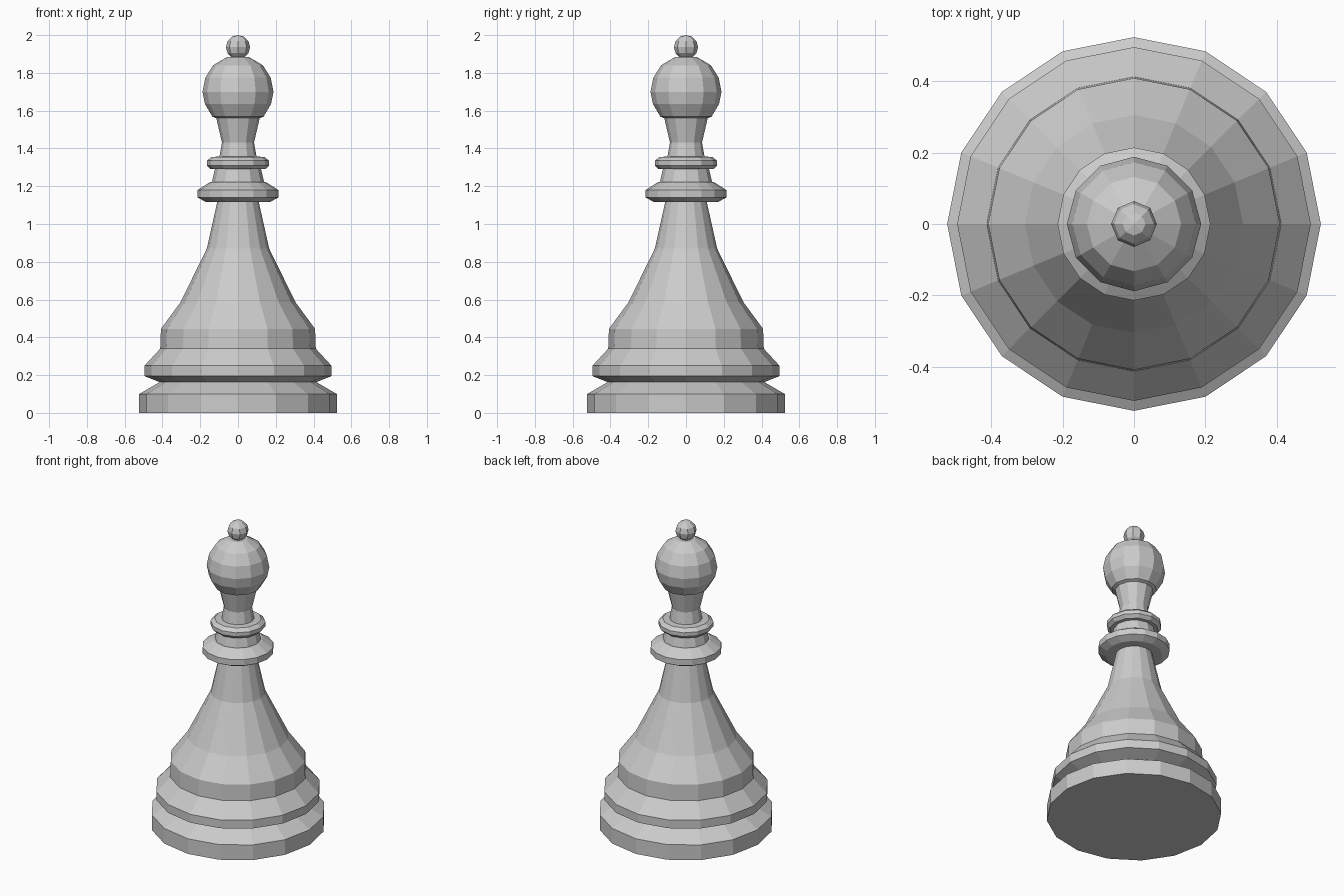
import bpy, bmesh
from math import cos, sin, tau

if "Cube" in bpy.data.objects:
    bpy.data.objects.remove(bpy.data.objects["Cube"])


def lathe(name, profile, sides):
    """Spin a (radius, height) profile into a capped, flat-faced solid."""
    bm = bmesh.new()
    rings = [[bm.verts.new((r * cos(tau * i / sides), r * sin(tau * i / sides), z))
              for i in range(sides)] for r, z in profile]
    for a, b in zip(rings, rings[1:]):
        for i in range(sides):
            j = (i + 1) % sides
            bm.faces.new((a[i], a[j], b[j], b[i]))
    bm.faces.new(rings[0][::-1])
    bm.faces.new(rings[-1])
    mesh = bpy.data.meshes.new(name)
    bm.to_mesh(mesh)
    bm.free()
    obj = bpy.data.objects.new(name, mesh)
    bpy.context.collection.objects.link(obj)
    return obj


# Stepped base, bell-shaped body and wide collar
lathe("base_and_body", [
    (0.523, 0), (0.523, 0.10), (0.415, 0.163), (0.495, 0.195), (0.495, 0.25),
    (0.412, 0.34), (0.408, 0.445), (0.305, 0.585), (0.165, 0.87), (0.11, 1.117),
    (0.17, 1.117), (0.214, 1.14), (0.214, 1.18), (0.148, 1.222)], 16)

# Neck with its thin ring, flaring into the rounded head
lathe("neck_and_head", [
    (0.14, 1.215), (0.122, 1.29), (0.145, 1.29), (0.165, 1.31), (0.165, 1.335),
    (0.14, 1.355), (0.098, 1.357), (0.085, 1.432), (0.115, 1.56), (0.135, 1.568),
    (0.175, 1.635), (0.188, 1.70), (0.173, 1.775), (0.132, 1.84), (0.06, 1.883)], 12)

# Small ball on top
bpy.ops.mesh.primitive_uv_sphere_add(segments=8, ring_count=6, radius=0.064,
                                     location=(0, 0, 1.936))
bpy.context.object.name = "top_ball"
